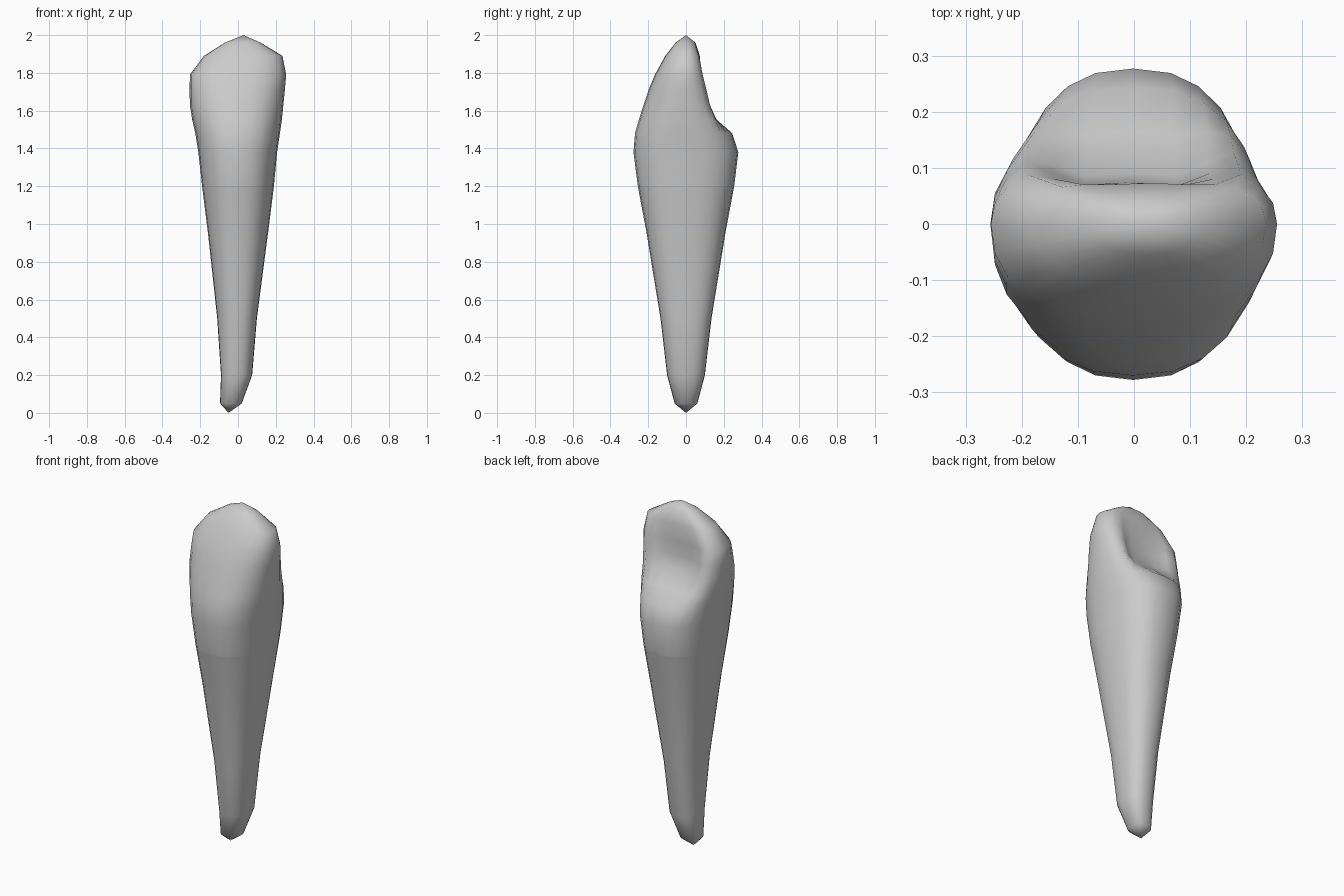
import bpy, bmesh, math

if "Cube" in bpy.data.objects:
    bpy.data.objects.remove(bpy.data.objects["Cube"])

SIDES = 24

def ring_points(z, xl, xr, yf, yb, dent=0.0):
    """Rounded ring with its own left/right/front/back reach and a hollow in the back."""
    cx, half = (xl + xr) / 2, (xr - xl) / 2
    pts = []
    for i in range(SIDES):
        a = 2 * math.pi * i / SIDES
        c, s = math.cos(a), math.sin(a)
        x = cx + half * math.copysign(abs(c) ** 0.84, c)
        y = (yb if s > 0 else yf) * abs(s) ** 0.84
        # hollow is full between 75 and 105 degrees and fades out at 45 / 135
        off = abs(math.degrees(a) - 90)
        y -= dent * min(1, max(0, (45 - off) / 28))
        pts.append((x, y, z))
    return pts

def loft(name, rings, tip):
    """Skin the rings from bottom to top; the tip closes the end nearest to it."""
    bm = bmesh.new()
    rows = [[bm.verts.new(p) for p in ring_points(*r)] for r in rings]
    pairs = [(i, (i + 1) % SIDES) for i in range(SIDES)]
    for lo, hi in zip(rows, rows[1:]):
        for i, j in pairs:
            bm.faces.new((lo[i], lo[j], hi[j], hi[i]))
    top = tip[2] > rings[-1][0]
    apex = bm.verts.new(tip)
    end = rows[-1] if top else rows[0]
    for i, j in pairs:
        bm.faces.new((end[i], end[j], apex) if top else (end[j], end[i], apex))
    mesh = bpy.data.meshes.new(name)
    bm.to_mesh(mesh)
    bm.free()
    for p in mesh.polygons:
        p.use_smooth = True
    obj = bpy.data.objects.new(name, mesh)
    bpy.context.collection.objects.link(obj)
    return obj

neck = (1.20, -0.19, 0.19, -0.255, 0.255)

# Tapering root with the apex leaning to the left
loft("root", [
    (0.05, -0.095, 0.02, -0.06, 0.06),
    (0.20, -0.09, 0.075, -0.10, 0.10),
    (0.50, -0.11, 0.10, -0.135, 0.135),
    (0.96, -0.16, 0.16, -0.21, 0.21),
    neck], (-0.05, 0, 0))

# Crown with the hollow between the rear ridges
loft("crown", [
    neck,
    (1.38, -0.21, 0.207, -0.278, 0.277),
    (1.48, -0.226, 0.222, -0.27, 0.245),
    (1.55, -0.242, 0.232, -0.25, 0.21, 0.045),
    (1.63, -0.255, 0.24, -0.225, 0.17, 0.08),
    (1.71, -0.256, 0.248, -0.198, 0.145, 0.07),
    (1.79, -0.255, 0.255, -0.165, 0.118, 0.045),
    (1.89, -0.18, 0.235, -0.11, 0.088, 0.015),
    (1.96, -0.07, 0.12, -0.055, 0.05)], (0.03, 0, 2.0))
